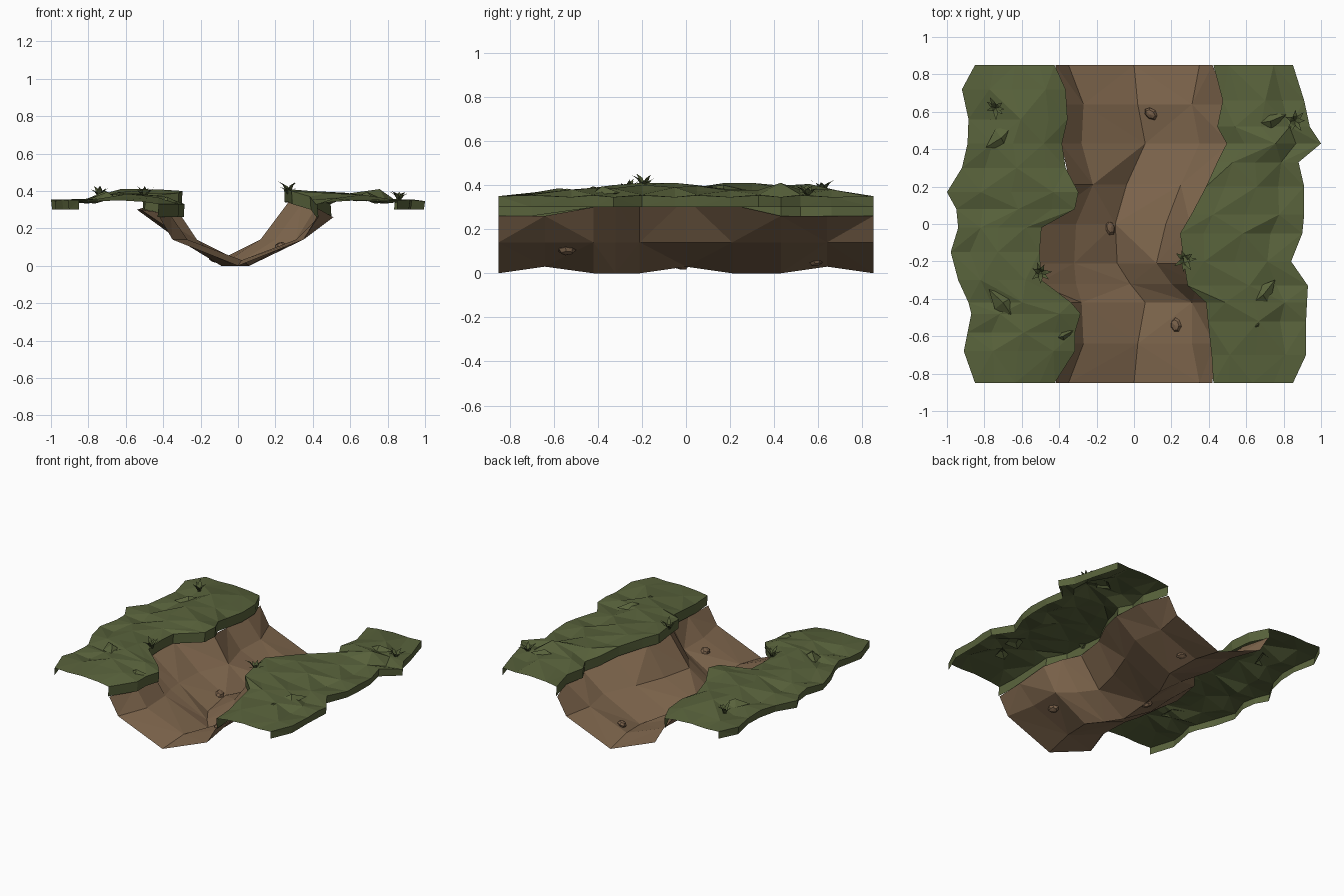
import bpy, bmesh, math, random
from mathutils import Vector
random.seed(4)

def mat(name, c):
    m = bpy.data.materials.new(name)
    m.diffuse_color = (*c, 1)
    return m

EARTH = mat("brown earth", (.214, .135, .075))
GRASS = mat("grass green", (.098, .122, .044))
BLADE = mat("dark grass", (.084, .107, .038))
STONE = mat("pebble brown", (.190, .118, .068))

def make(name, verts, faces, m):
    me = bpy.data.meshes.new(name)
    me.from_pydata(verts, [], faces)
    me.materials.append(m)
    ob = bpy.data.objects.new(name, me)
    bpy.context.collection.objects.link(ob)
    return ob

def loft(name, rows, m):
    """Triangulated sheet through rows of points running along +y, columns along +x."""
    n = len(rows[0])
    faces = []
    for j in range(len(rows) - 1):
        for i in range(n - 1):
            a, b = j * n + i, j * n + i + 1
            c, d = b + n, a + n
            faces += [(a, b, c), (a, c, d)] if (i + j) % 2 else [(a, b, d), (b, c, d)]
    return make(name, [p for r in rows for p in r], faces, m)

# Meandering channel: y, left top, left mid, bed, right mid, right top, bed z, top z left, right
bed = [
    (-.85, -.42, -.35, .00, .35, .42, .00, .26, .26),
    (-.64, -.36, -.27, .02, .31, .43, .03, .27, .26),
    (-.42, -.38, -.28, .06, .31, .41, .00, .28, .30),
    (-.32, -.52, -.31, -.02, .20, .34, .00, .30, .33),
    (-.21, -.54, -.32, -.09, .12, .27, .00, .30, .34),
    (.00, -.51, -.31, -.10, .17, .30, .03, .31, .34),
    (.21, -.34, -.22, -.04, .25, .42, .00, .32, .31),
    (.43, -.39, -.28, .06, .35, .51, .00, .27, .26),
    (.64, -.38, -.27, .02, .31, .50, .03, .27, .26),
    (.85, -.42, -.35, .00, .35, .42, .00, .26, .26)]
loft("channel_bed", [[(l2, y, zl), (l1, y, .14), (c, y, z), (r1, y, .14), (r2, y, zr)]
                     for y, l2, l1, c, r1, r2, z, zl, zr in bed], EARTH)

# Grass banks: y, outer x, inner x, crest z, inner hem z
left = [
    (-.85, -.85, -.42, .35, .26), (-.68, -.91, -.31, .38, .26), (-.58, -.89, -.31, .385, .26),
    (-.48, -.87, -.28, .39, .26), (-.42, -.885, -.33, .39, .27), (-.30, -.94, -.49, .385, .30),
    (-.15, -.98, -.50, .38, .30), (-.02, -.94, -.49, .385, .30), (.08, -.95, -.31, .395, .32),
    (.17, -1.0, -.29, .405, .33), (.30, -.92, -.36, .41, .30), (.43, -.89, -.38, .41, .27),
    (.56, -.885, -.35, .405, .27), (.72, -.92, -.36, .38, .265), (.85, -.85, -.42, .35, .26)]
right = [
    (-.85, .85, .42, .35, .26), (-.70, .92, .41, .37, .26), (-.52, .92, .39, .38, .285),
    (-.42, .925, .38, .39, .30), (-.33, .93, .28, .385, .33), (-.20, .84, .26, .385, .34),
    (-.05, .90, .24, .39, .34), (.05, .91, .30, .385, .33), (.20, .91, .38, .375, .31),
    (.33, .88, .44, .39, .275), (.43, 1.0, .49, .41, .26), (.52, .94, .44, .39, .26),
    (.66, .91, .47, .38, .26), (.85, .85, .42, .35, .26)]

def bank(name, data, side):
    rows = []
    for k, (y, xo, xi, crest, hem) in enumerate(data):
        end = k in (0, len(data) - 1)
        j = 0 if end else (.012 if k % 2 else -.012)
        lip = hem + .07
        at = lambda t: xo + (xi - xo) * t
        row = [(xo - side * .006 * (not end), y, .30),         # hanging outer hem
               (xo, y, .35 + j / 3),
               (at(.24) + j, y, .345 + j),                     # sunken strip
               (at(.50) - j, y, crest - max(j, 0)),            # crest
               (at(.80), y, crest * .6 + lip * .4 + j / 2),    # slope to the channel
               (at(.99), y, lip),                              # rolled inner lip
               (xi + side * .01, y, hem)]
        rows.append(row if side < 0 else row[::-1])
    loft(name, rows, GRASS)

bank("left_bank", left, -1)
bank("right_bank", right, 1)

# Folded turf clumps raised out of the banks
def turf(x, y, z, r, turn):
    pts = [(x + r * k * math.cos(turn + a), y + r * k * math.sin(turn + a), z - d)
           for a, k, d in ((0, 1.3, .03), (1.4, .7, .04), (2.9, 1.2, .035), (4.4, .8, .04))]
    pts.append((x, y, z))
    make("turf_fold", pts, [(i, (i + 1) % 4, 4) for i in range(4)], GRASS)

for args in ((-.70, -.42, .395, .08, 2.4), (-.71, .46, .40, .08, .8), (-.38, -.60, .37, .05, .5),
             (.69, -.38, .395, .08, .9), (.66, -.54, .385, .06, .9), (.73, .55, .40, .07, .4)):
    turf(*args)

# Grass tufts: fans of narrow folded blades
def tuft(x, y, z, n=7):
    verts, faces = [], []
    for i in range(n):
        a = i * math.tau / n + random.uniform(-.3, .3)
        d, s = Vector((math.cos(a), math.sin(a), 0)), Vector((-math.sin(a), math.cos(a), 0))
        b, w, L = Vector((x, y, z)), .011, random.uniform(.045, .07)
        k = len(verts)
        up = Vector((0, 0, random.uniform(.035, .07)))
        verts += [b - s * w, b + s * w, b + d * L * .45 + up * .7 + s * w,
                  b + d * L * .45 + up * .7 - s * w, b + d * L + up]
        faces += [(k, k + 1, k + 2, k + 3), (k + 3, k + 2, k + 4)]
    make("grass_tuft", verts, faces, BLADE)

for p in ((-.74, .62, .365), (-.50, -.26, .36), (.86, .55, .35), (.27, -.19, .385)):
    tuft(*p)

# Pebbles set in the channel walls
def pebble(x, y, z, turn, tilt):
    bpy.ops.mesh.primitive_uv_sphere_add(segments=7, ring_count=4, radius=1,
                                         location=(x, y, z), rotation=(0, tilt, turn))
    ob = bpy.context.object
    ob.name = "pebble"
    ob.scale = (.032, .042, .022)
    for v in ob.data.vertices:
        v.co *= random.uniform(.9, 1.05)
    ob.data.materials.append(STONE)

pebble(.09, .59, .055, .9, -.3)
pebble(-.13, -.02, .04, .25, .4)
pebble(.225, -.54, .105, .1, -.4)
